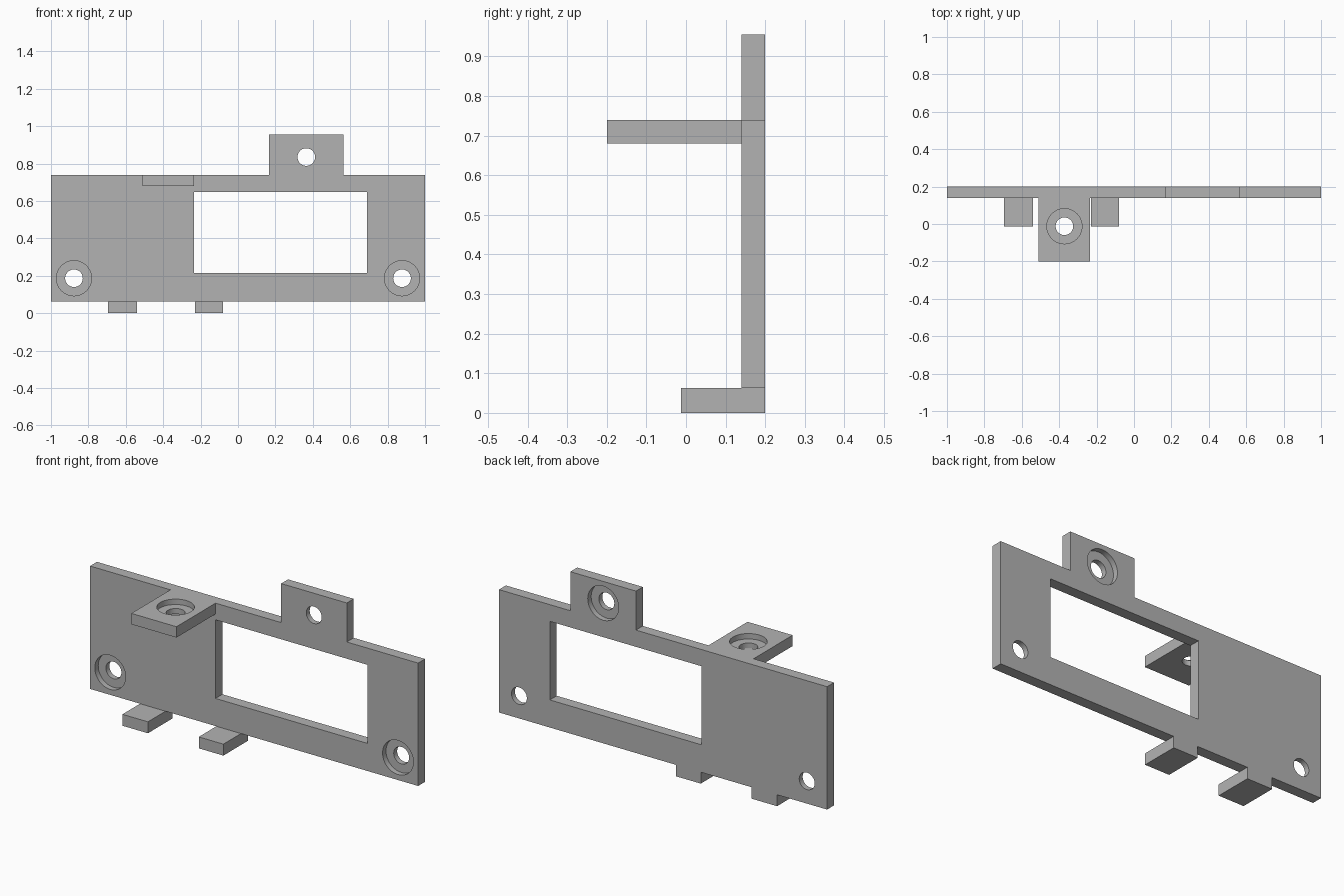
import bpy
import bmesh
from math import pi
from mathutils import Matrix, Vector

cube = bpy.data.objects.get("Cube")
if cube:
    bpy.data.objects.remove(cube, do_unlink=True)

grey = bpy.data.materials.new("plain grey")
grey.use_nodes = True
COLOUR = (0.45, 0.45, 0.45, 1)
grey.diffuse_color = COLOUR
grey.node_tree.nodes["Principled BSDF"].inputs["Base Color"].default_value = COLOUR

FRONT, BACK, T = 0.14, 0.20, 0.06      # plate faces and sheet thickness
BOTTOM, TOP = 0.063, 0.74              # plate edges
TAB = (0.165, 0.565, 0.955)            # left, right, top
FEET = ((-0.695, -0.54), (-0.23, -0.08))


def make_object(name, bm):
    bmesh.ops.recalc_face_normals(bm, faces=bm.faces)
    mesh = bpy.data.meshes.new(name)
    bm.to_mesh(mesh)
    bm.free()
    mesh.materials.append(grey)
    obj = bpy.data.objects.new(name, mesh)
    bpy.context.collection.objects.link(obj)
    return obj


def box(name, x, y, z):
    bm = bmesh.new()
    lo, hi = Vector((x[0], y[0], z[0])), Vector((x[1], y[1], z[1]))
    size = Matrix.Diagonal((*(hi - lo), 1))
    bmesh.ops.create_cube(bm, size=1, matrix=Matrix.Translation((lo + hi) / 2) @ size)
    return make_object(name, bm)


def cylinder(name, centre, radius, depth, turn):
    bm = bmesh.new()
    bmesh.ops.create_cone(bm, cap_ends=True, segments=48, radius1=radius, radius2=radius,
                          depth=depth, matrix=Matrix.Translation(centre) @ turn)
    return make_object(name, bm)


def cut(target, cutter):
    cutter.hide_render = True
    mod = target.modifiers.new("cut", "BOOLEAN")
    mod.operation, mod.solver, mod.object = "DIFFERENCE", "EXACT", cutter
    bpy.context.view_layer.objects.active = target
    bpy.ops.object.modifier_apply(modifier=mod.name)
    bpy.data.objects.remove(cutter, do_unlink=True)


def screw_hole(target, face_point, outward):
    """Through hole with a wide recess sunk half way from the outward face."""
    n = Vector(outward)
    turn = n.to_track_quat("Z", "Y").to_matrix().to_4x4()
    cut(target, cylinder("hole_cutter", Vector(face_point), 0.047, 4 * T, turn))
    cut(target, cylinder("recess_cutter", Vector(face_point), 0.094, T, turn))


# Plate outline with the upper tab and the roots of the feet
outline = [(-1, BOTTOM)]
for a, b in FEET:
    outline += [(a, BOTTOM), (a, 0), (b, 0), (b, BOTTOM)]
outline += [(1, BOTTOM), (1, TOP), (TAB[1], TOP), (TAB[1], TAB[2]),
            (TAB[0], TAB[2]), (TAB[0], TOP), (-1, TOP)]
bm = bmesh.new()
face = bm.faces.new([bm.verts.new((x, FRONT, z)) for x, z in outline])
new = bmesh.ops.extrude_face_region(bm, geom=[face])["geom"]
bmesh.ops.translate(bm, vec=(0, BACK - FRONT, 0),
                    verts=[v for v in new if isinstance(v, bmesh.types.BMVert)])
plate = make_object("mounting_plate", bm)

# Window and screw holes of the plate
cut(plate, box("window_cutter", (-0.235, 0.69), (0, 0.4), (0.215, 0.648)))
for x in (-0.877, 0.877):
    screw_hole(plate, (x, FRONT, 0.187), (0, -1, 0))
screw_hole(plate, (0.365, BACK, 0.835), (0, 1, 0))

# Shelf with a recessed hole from above
shelf = box("top_shelf", (-0.51, -0.235), (-0.2, FRONT), (TOP - T, TOP))
screw_hole(shelf, (-0.372, -0.012, TOP), (0, 0, 1))

# Feet reaching forward from the lower edge
feet = [box(f"{side}_foot", span, (-0.013, FRONT), (0, BOTTOM))
        for side, span in zip(("right", "left"), FEET)]

# Smooth hole walls, sharp edges
bpy.ops.object.select_all(action="DESELECT")
for obj in (plate, shelf, *feet):
    obj.select_set(True)
bpy.context.view_layer.objects.active = plate
bpy.ops.object.shade_smooth_by_angle(angle=pi / 6)
